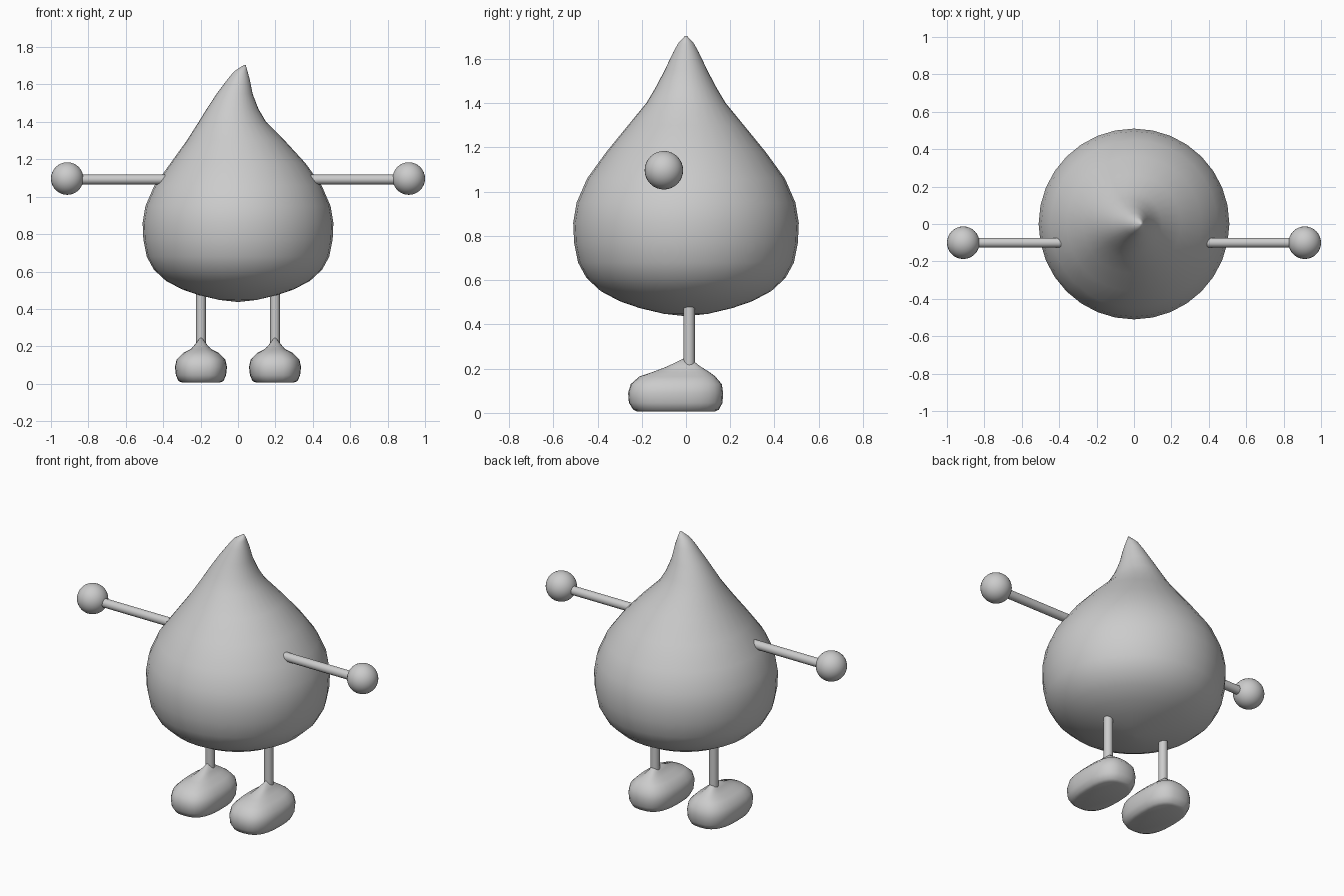
import bpy, bmesh, math
from mathutils import Vector

cube = bpy.data.objects.get("Cube")
if cube:
    bpy.data.objects.remove(cube, do_unlink=True)

grey = bpy.data.materials.new("light_grey")
grey.use_nodes = True
grey.diffuse_color = (0.6, 0.6, 0.6, 1)
grey.node_tree.nodes["Principled BSDF"].inputs["Base Color"].default_value = (0.6, 0.6, 0.6, 1)


def finish(name, bm, angle=60):
    bmesh.ops.recalc_face_normals(bm, faces=bm.faces)
    mesh = bpy.data.meshes.new(name)
    bm.to_mesh(mesh)
    bm.free()
    mesh.materials.append(grey)
    ob = bpy.data.objects.new(name, mesh)
    bpy.context.collection.objects.link(ob)
    bpy.ops.object.select_all(action='DESELECT')
    ob.select_set(True)
    bpy.context.view_layer.objects.active = ob
    bpy.ops.object.shade_smooth_by_angle(angle=math.radians(angle))
    return ob


def loft(name, rings, segments, power=2.0, angle=60):
    """Stack rings of (centre x, centre y, z, half width, half depth)."""
    bm = bmesh.new()
    loops = []
    for cx, cy, z, w, d in rings:
        loop = []
        for i in range(segments):
            a = math.tau * i / segments
            c, s = math.cos(a), math.sin(a)
            loop.append(bm.verts.new((
                cx + w * math.copysign(abs(c) ** (2 / power), c),
                cy + d * math.copysign(abs(s) ** (2 / power), s), z)))
        loops.append(loop)
    for low, high in zip(loops, loops[1:]):
        for i in range(segments):
            j = (i + 1) % segments
            bm.faces.new((low[i], low[j], high[j], high[i]))
    bm.faces.new(loops[0])
    bm.faces.new(loops[-1])
    return finish(name, bm, angle)


def rod(name, start, end, radius):
    start, end = Vector(start), Vector(end)
    bm = bmesh.new()
    bmesh.ops.create_cone(bm, cap_ends=True, segments=16, radius1=radius,
                          radius2=radius, depth=(end - start).length)
    turn = (end - start).to_track_quat('Z', 'Y').to_matrix()
    bmesh.ops.rotate(bm, verts=bm.verts, matrix=turn)
    bmesh.ops.translate(bm, verts=bm.verts, vec=(start + end) / 2)
    finish(name, bm)


# Drop-shaped body with its tip swept sideways: (z, radius, centre x)
BODY = [(0.438, 0.01, 0), (0.448, 0.1, 0), (0.474, 0.21, 0), (0.505, 0.3, 0),
        (0.55, 0.385, 0), (0.61, 0.45, 0), (0.68, 0.488, 0), (0.77, 0.506, 0),
        (0.86, 0.51, 0), (0.95, 0.495, 0), (1.06, 0.447, 0), (1.18, 0.36, 0),
        (1.3, 0.262, -0.012), (1.4, 0.18, -0.03), (1.47, 0.138, -0.029),
        (1.55, 0.096, -0.018), (1.63, 0.058, 0.004), (1.67, 0.036, 0.015),
        (1.705, 0.004, 0.037)]
loft("body", [(cx, 0, z, r, r) for z, r, cx in BODY], 32, angle=80)

# Foot sections: (z, half width, front y, back y)
FOOT = [(0.006, 0.1, -0.22, 0.13), (0.014, 0.12, -0.238, 0.148),
        (0.045, 0.134, -0.258, 0.165), (0.09, 0.139, -0.262, 0.168),
        (0.13, 0.13, -0.25, 0.162), (0.165, 0.095, -0.21, 0.132),
        (0.185, 0.055, -0.15, 0.105), (0.21, 0.032, -0.085, 0.065),
        (0.245, 0.005, -0.012, 0.02)]

for side, s in (("left", 1), ("right", -1)):
    # Arm and round hand
    rod(side + "_arm", (s * 0.38, -0.1, 1.092), (s * 0.86, -0.1, 1.092), 0.026)
    bm = bmesh.new()
    bmesh.ops.create_uvsphere(bm, u_segments=32, v_segments=16, radius=0.087)
    bmesh.ops.translate(bm, verts=bm.verts, vec=(s * 0.913, -0.1, 1.097))
    finish(side + "_hand", bm)
    # Leg and shoe
    rod(side + "_leg", (s * 0.198, 0.014, 0.21), (s * 0.198, 0.014, 0.53), 0.026)
    loft(side + "_foot", [(s * 0.198, (f + b) / 2, z, w, (b - f) / 2)
                          for z, w, f, b in FOOT], 28, power=2.7)
